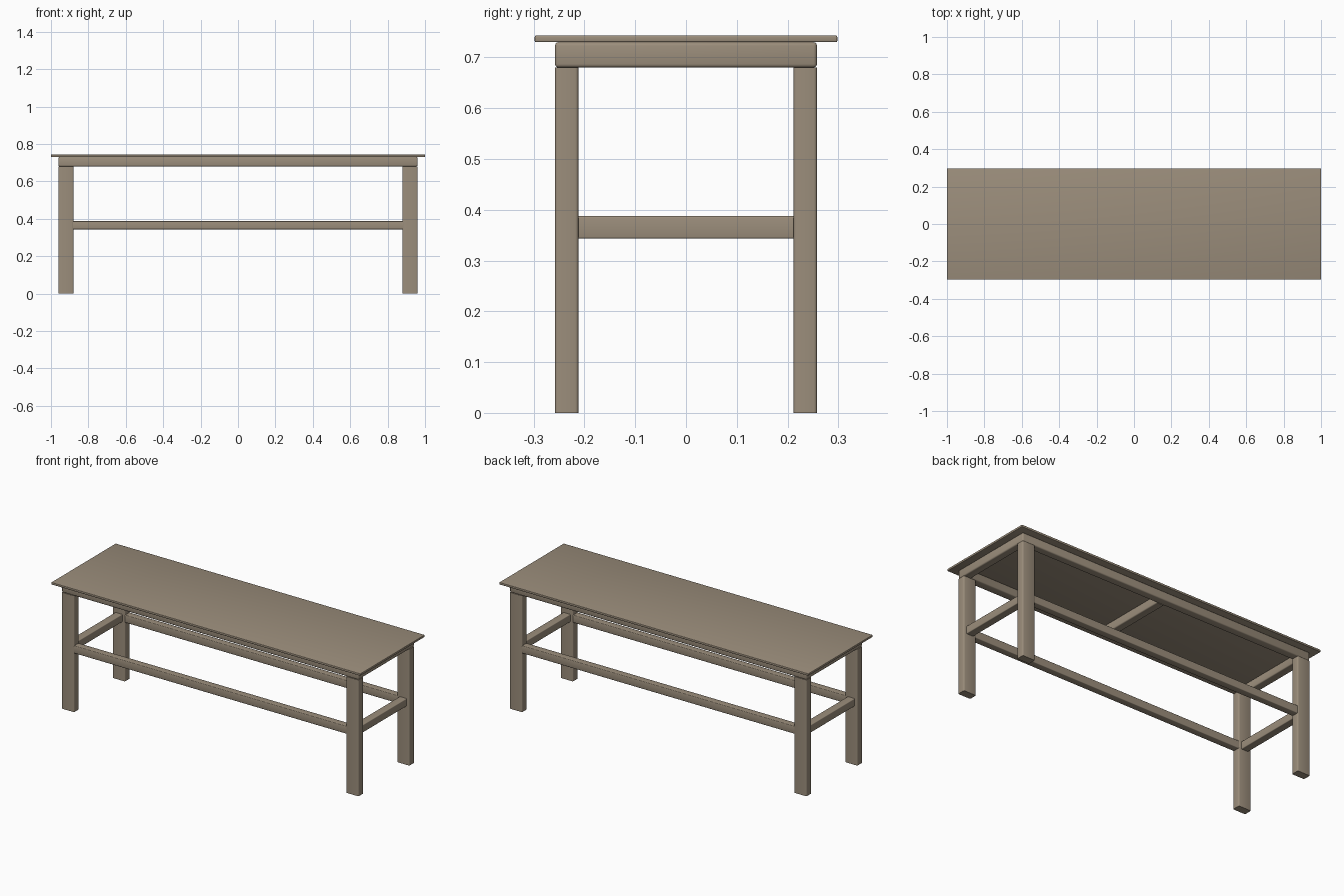
import bpy, bmesh
from mathutils import Vector

if "Cube" in bpy.data.objects:
    bpy.data.objects.remove(bpy.data.objects["Cube"])

wood = bpy.data.materials.new("wood")
wood.diffuse_color = (0.33, 0.27, 0.2, 1)
wood.use_nodes = True
wood.node_tree.nodes["Principled BSDF"].inputs["Base Color"].default_value = wood.diffuse_color


def finish(name, bm):
    bmesh.ops.recalc_face_normals(bm, faces=bm.faces)
    me = bpy.data.meshes.new(name)
    bm.to_mesh(me)
    bm.free()
    me.materials.append(wood)
    ob = bpy.data.objects.new(name, me)
    bpy.context.collection.objects.link(ob)
    bpy.ops.object.select_all(action='DESELECT')
    ob.select_set(True)
    bpy.context.view_layer.objects.active = ob
    bpy.ops.object.shade_smooth_by_angle(angle=0.6)
    return ob


def bar(name, lo, hi, axis=None, r=0.006):
    """Box between two corners, rounded along edges parallel to axis (or all edges)."""
    lo, hi = Vector(lo), Vector(hi)
    bm = bmesh.new()
    bmesh.ops.create_cube(bm, size=1)
    for v in bm.verts:
        v.co = [(lo[i] + hi[i]) / 2 + v.co[i] * (hi[i] - lo[i]) for i in range(3)]
    edges = [e for e in bm.edges if axis is None
             or abs((e.verts[0].co - e.verts[1].co).normalized()[axis]) > 0.9]
    bmesh.ops.bevel(bm, geom=edges, offset=r, segments=3, profile=0.5, affect='EDGES')
    return finish(name, bm)


# table top
bar("table_top", (-1, -0.298, 0.73), (1, 0.298, 0.743), r=0.003)

# apron frame: one continuous rounded rectangular ring
bm = bmesh.new()
rings = []
for x, y, z in ((0.96, 0.258, 0.68), (0.96, 0.258, 0.73),
                (0.912, 0.21, 0.73), (0.912, 0.21, 0.68)):
    rings.append([bm.verts.new((sx * x, sy * y, z))
                  for sx, sy in ((-1, -1), (1, -1), (1, 1), (-1, 1))])
for i in range(4):
    a, b = rings[i], rings[(i + 1) % 4]
    for j in range(4):
        k = (j + 1) % 4
        bm.faces.new((a[j], a[k], b[k], b[j]))
bm.normal_update()
bmesh.ops.recalc_face_normals(bm, faces=bm.faces)
sharp = [e for e in bm.edges if e.calc_face_angle() > 0.5]
bmesh.ops.bevel(bm, geom=sharp, offset=0.007, segments=3, profile=0.5, affect='EDGES')
finish("apron_frame", bm)

# middle cross bar under the top
bar("cross_bar", (-0.024, -0.212, 0.68), (0.024, 0.212, 0.73), axis=1)

# legs
for xn, x in (("left", -0.92), ("right", 0.92)):
    for yn, y in (("front", -0.235), ("back", 0.235)):
        bar(f"{yn}_{xn}_leg", (x - 0.04, y - 0.023, 0), (x + 0.04, y + 0.023, 0.68), axis=2)
    # short side stretchers
    bar(f"{xn}_stretcher", (x - 0.023, -0.213, 0.343), (x + 0.023, 0.213, 0.388), axis=1, r=0.004)

# long stretchers
for yn, y in (("front", -0.235), ("back", 0.235)):
    bar(f"{yn}_stretcher", (-0.881, y - 0.021, 0.343), (0.881, y + 0.021, 0.388), axis=0, r=0.004)
